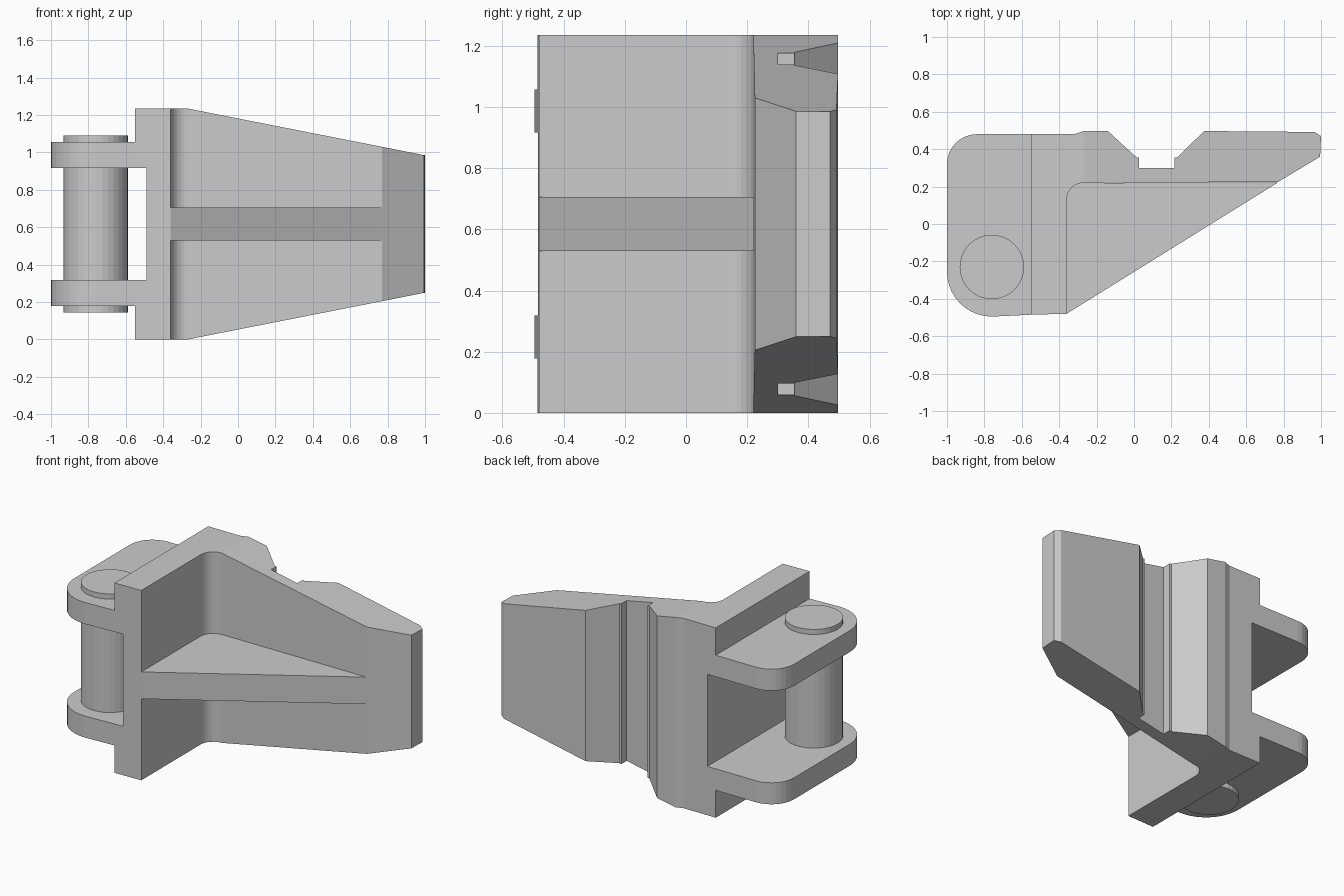
import bpy, bmesh
from math import sin, cos, radians

if "Cube" in bpy.data.objects:
    bpy.data.objects.remove(bpy.data.objects["Cube"])

H = 1.235          # total height
KNEE = -0.27       # x where the arm starts to taper


def arc(cx, cy, r, a0, a1, n):
    """Points on an arc, angles in degrees."""
    return [(cx + r * cos(radians(a0 + (a1 - a0) * i / n)),
             cy + r * sin(radians(a0 + (a1 - a0) * i / n))) for i in range(n + 1)]


def prism(name, pts, bottom, top, split=None):
    """Extrude an XY outline; bottom/top are functions of x. split = two indices dividing the caps."""
    bm = bmesh.new()
    lo = [bm.verts.new((x, y, bottom(x))) for x, y in pts]
    hi = [bm.verts.new((x, y, top(x))) for x, y in pts]
    n = len(pts)
    for i in range(n):
        j = (i + 1) % n
        bm.faces.new((lo[i], lo[j], hi[j], hi[i]))
    for ring in (lo, hi):
        if split:
            a, b = split
            bm.faces.new(ring[a:b + 1])
            bm.faces.new(ring[b:] + ring[:a + 1])
        else:
            bm.faces.new(ring)
    bmesh.ops.recalc_face_normals(bm, faces=bm.faces)
    me = bpy.data.meshes.new(name)
    bm.to_mesh(me)
    bm.free()
    ob = bpy.data.objects.new(name, me)
    bpy.context.collection.objects.link(ob)
    return ob


def slab(name, pts, z0, z1):
    return prism(name, pts, lambda x: z0, lambda x: z1)


def taper(x):
    return max(0.0, x - KNEE) * 0.197


# Bracket body: plate plus tapered arm with a notched back
fillet = arc(KNEE, 0.13, 0.09, 180, 90, 8)
front = [(-0.55, -0.485), (-0.36, -0.48)] + fillet
arm = [(0.77, 0.225), (0.995, 0.36), (1.0, 0.47), (0.965, 0.492), (0.375, 0.497),
       (0.23, 0.355), (0.217, 0.355), (0.217, 0.30), (0.028, 0.30), (0.028, 0.355),
       (0.015, 0.355), (-0.14, 0.497), (KNEE, 0.497)]
back = [(-0.32, 0.48), (-0.55, 0.48)]
i0 = len(front) - 1
body = prism("bracket_body", front + arm + back, taper, lambda x: H - taper(x),
             split=(i0, i0 + len(arm)))

# Shallow recess in the plate between the lugs
cutter = slab("recess_cutter", [(-0.7, -0.7), (-0.49, -0.7), (-0.49, 0.7), (-0.7, 0.7)], 0.318, 0.917)
cutter.hide_render = True
mod = body.modifiers.new("recess", 'BOOLEAN')
mod.operation = 'DIFFERENCE'
mod.solver = 'EXACT'
mod.object = cutter
bpy.context.view_layer.objects.active = body
bpy.ops.object.modifier_apply(modifier=mod.name)
bpy.data.objects.remove(cutter, do_unlink=True)

# Central stiffening web
slab("web", [(-0.36, -0.48), (0.77, 0.222), (-0.36, 0.22)], 0.53, 0.705)

# Two rounded lugs
lug = ([(-0.55, -0.485), (-0.55, 0.48)] + arc(-0.84, 0.32, 0.16, 90, 180, 8)
       + arc(-0.76, -0.255, 0.24, 180, 270, 10))
for name, z in (("lower_lug", 0.178), ("upper_lug", 0.917)):
    slab(name, lug, z, z + 0.14)

# Hinge pin
slab("hinge_pin", arc(-0.76, -0.23, 0.172, 0, 360, 32)[:-1], 0.145, 1.09)
